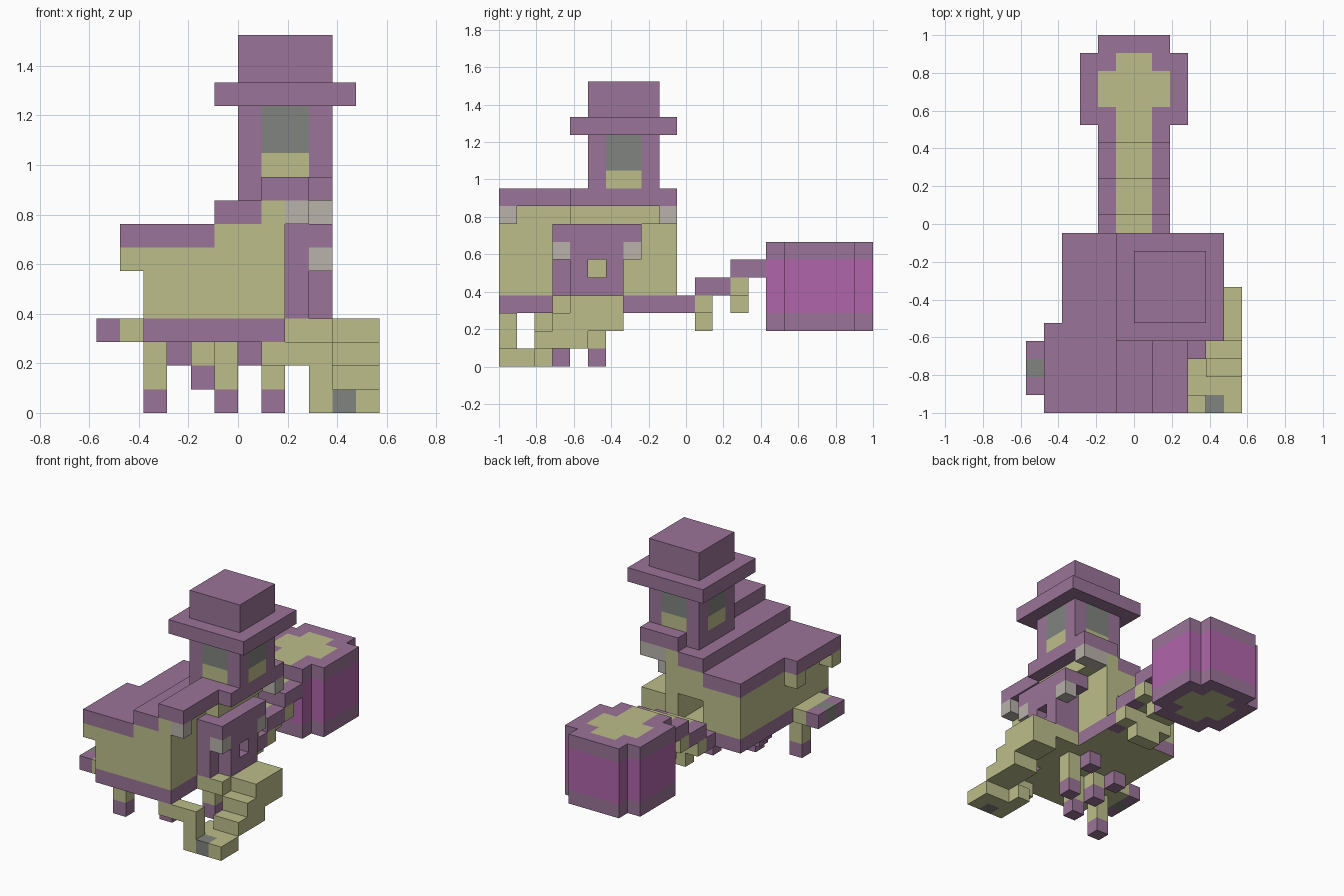
import bpy, bmesh
from mathutils import Vector

cube = bpy.data.objects.get("Cube")
if cube:
    bpy.data.objects.remove(cube, do_unlink=True)

U = 2 / 21                      # one block
ORIGIN = Vector((6, 10.5, 0))   # centre of the block grid


def linear(c):
    c /= 255
    return c / 12.92 if c < 0.04045 else ((c + 0.055) / 1.055) ** 2.4


def material(name, *rgb):
    m = bpy.data.materials.new(name)
    m.use_nodes = True
    col = (*[linear(c) for c in rgb], 1)
    m.diffuse_color = col
    m.node_tree.nodes["Principled BSDF"].inputs["Base Color"].default_value = col
    return m


PURPLE, CREAM, GREY, STONE, PINK = range(5)
MATS = [material("dusty purple", 154, 116, 152),
        material("straw yellow", 188, 190, 138),
        material("window grey", 128, 132, 126),
        material("pale stone", 185, 178, 170),
        material("orchid pink", 177, 101, 170)]


def block(name, x, y, z, colour):
    """Box on the block grid; colour is an index or a rule on (centre, normal)."""
    lo, hi = Vector((x[0], y[0], z[0])), Vector((x[1], y[1], z[1]))
    bm = bmesh.new()
    bmesh.ops.create_cube(bm, size=1)
    for v in bm.verts:
        v.co = Vector([l + (c + 0.5) * (h - l) for l, h, c in zip(lo, hi, v.co)])
    if callable(colour):
        for axis in range(3):
            n = Vector([float(a == axis) for a in range(3)])
            for k in range(int(lo[axis]) + 1, int(hi[axis])):
                bmesh.ops.bisect_plane(bm, geom=bm.verts[:] + bm.edges[:] + bm.faces[:],
                                       plane_co=n * k, plane_no=n)
    bm.normal_update()
    for f in bm.faces:
        f.material_index = colour(f.calc_center_median(), f.normal) if callable(colour) else colour
    for v in bm.verts:
        v.co = (v.co - ORIGIN) * U
    me = bpy.data.meshes.new(name)
    bm.to_mesh(me)
    bm.free()
    for m in MATS:
        me.materials.append(m)
    ob = bpy.data.objects.new(name, me)
    bpy.context.collection.objects.link(ob)


# Colour rules
def floor_rule(c, n):
    return CREAM if abs(n.z) > 0.5 else PURPLE


def window_rule(c, n):
    across = c.x - 8 if abs(n.y) > 0.5 else c.y - 7
    if abs(n.z) > 0.5 or abs(across) > 1 or c.z < 10:
        return PURPLE
    return CREAM if c.z < 11 else GREY


def path_rule(c, n):
    return CREAM if abs(n.z) > 0.5 and abs(c.x - 6) < 1 else PURPLE


def tank_rule(c, n):
    if abs(n.z) > 0.5:
        dx, dy = abs(c.x - 6), abs(c.y - 18)
        cross = (dx < 1 and dy < 2) or (dx < 2 and dy < 1)
        inlet = n.z > 0 and dx < 1 and c.y < 16
        return CREAM if cross or inlet else PURPLE
    return PINK if 3 < c.z < 6 else PURPLE


# House floor and hollow walls
block("house_floor", (2, 8), (0, 10), (3, 4), floor_rule)
for i, (x0, x1, top) in enumerate([(2, 5, 7), (5, 7, 8), (7, 8, 9)]):
    block(f"front_wall_{i}", (x0, x1), (0, 1), (4, top), CREAM)
    block(f"back_wall_{i}", (x0, x1), (9, 10), (6 if i == 1 else 4, top), CREAM)
block("left_wall", (2, 3), (1, 9), (4, 7), CREAM)
block("right_wall", (7, 8), (1, 9), (4, 9), CREAM)
block("upper_side_wall", (8, 9), (4, 9), (8, 9), CREAM)

# Stepped roof and eaves
block("low_roof", (2, 5), (0, 10), (7, 8), PURPLE)
block("low_eave", (1, 2), (0, 5), (7, 8), PURPLE)
block("middle_roof", (5, 7), (0, 10), (8, 9), PURPLE)
block("high_roof", (7, 9), (0, 10), (9, 10), PURPLE)
block("high_eave", (9, 10), (4, 10), (9, 10), PURPLE)
for y in (0, 4):
    block("low_eave_bracket", (1, 2), (y, y + 1), (6, 7), CREAM)
block("front_eave_bracket", (8, 9), (0, 1), (8, 9), STONE)
block("back_eave_bracket", (8, 10), (9, 10), (8, 9), STONE)

# Tower with hat roof
block("tower", (6, 10), (5, 9), (9, 13), window_rule)
block("tower_brim", (5, 11), (4, 10), (13, 14), PURPLE)
block("tower_cap", (6, 10), (5, 9), (14, 16), PURPLE)

# Porch with a small opening
block("porch_floor", (8, 10), (3, 7), (3, 4), CREAM)
block("porch_roof", (8, 10), (3, 8), (7, 8), PURPLE)
block("porch_front_wall", (8, 9), (3, 4), (4, 7), PURPLE)
block("porch_back_wall", (8, 9), (6, 7), (4, 7), PURPLE)
for y in (4, 6):
    block("porch_side_wall", (9, 10), (y, y + 1), (4, 7), PURPLE)
for z in ((4, 5), (6, 7)):
    block("porch_window_wall", (9, 10), (5, 6), z, PURPLE)
for y in (3, 7):
    block("porch_bracket", (9, 10), (y, y + 1), (6, 7), STONE)

# Stairs, newel post and rail
block("stair_base", (10, 12), (0, 2), (0, 1),
      lambda c, n: GREY if c.x < 11 and c.y < 1 else CREAM)
block("stair_base_side", (9, 10), (1, 3), (0, 1), CREAM)
block("lower_step", (10, 12), (2, 5), (1, 2), CREAM)
block("middle_step", (10, 12), (3, 7), (2, 3), CREAM)
block("landing", (10, 12), (4, 7), (3, 4), CREAM)
block("newel_post", (9, 10), (0, 1), (0, 3), CREAM)
block("front_rail", (7, 9), (0, 1), (2, 3), CREAM)

# Balcony
block("balcony_floor", (1, 2), (1, 4), (3, 4), CREAM)
block("balcony_edge", (0, 1), (1, 4), (3, 4),
      lambda c, n: GREY if 2 < c.y < 3 and abs(n.y) < 0.5 else PURPLE)

# Legs with purple feet
for x, y, z in [(2, 2, 0), (5, 3, 0), (7, 5, 0), (4, 4, 1), (3, 5, 2), (6, 6, 2)]:
    block("foot", (x, x + 1), (y, y + 1), (z, z + 1), PURPLE)
    if z < 2:
        block("leg", (x, x + 1), (y, y + 1), (z + 1, 3), CREAM)

# Rising walkway with supports
for i, (y0, y1, z) in enumerate([(10, 11, 3), (11, 13, 4), (13, 15, 5)]):
    block(f"walkway_{i}", (4, 8), (y0, y1), (z, z + 1), path_rule)
    if i:
        block("walkway_beam", (4, 8), (y0, y0 + 1), (z - 1, z), CREAM)
        block("walkway_support", (5, 7), (y0, y0 + 1), (z - 2, z - 1), CREAM)

# Round-cornered tank
block("tank_core", (4, 8), (15, 21), (2, 7), tank_rule)
for x in (3, 8):
    block("tank_side", (x, x + 1), (16, 20), (2, 7), tank_rule)
